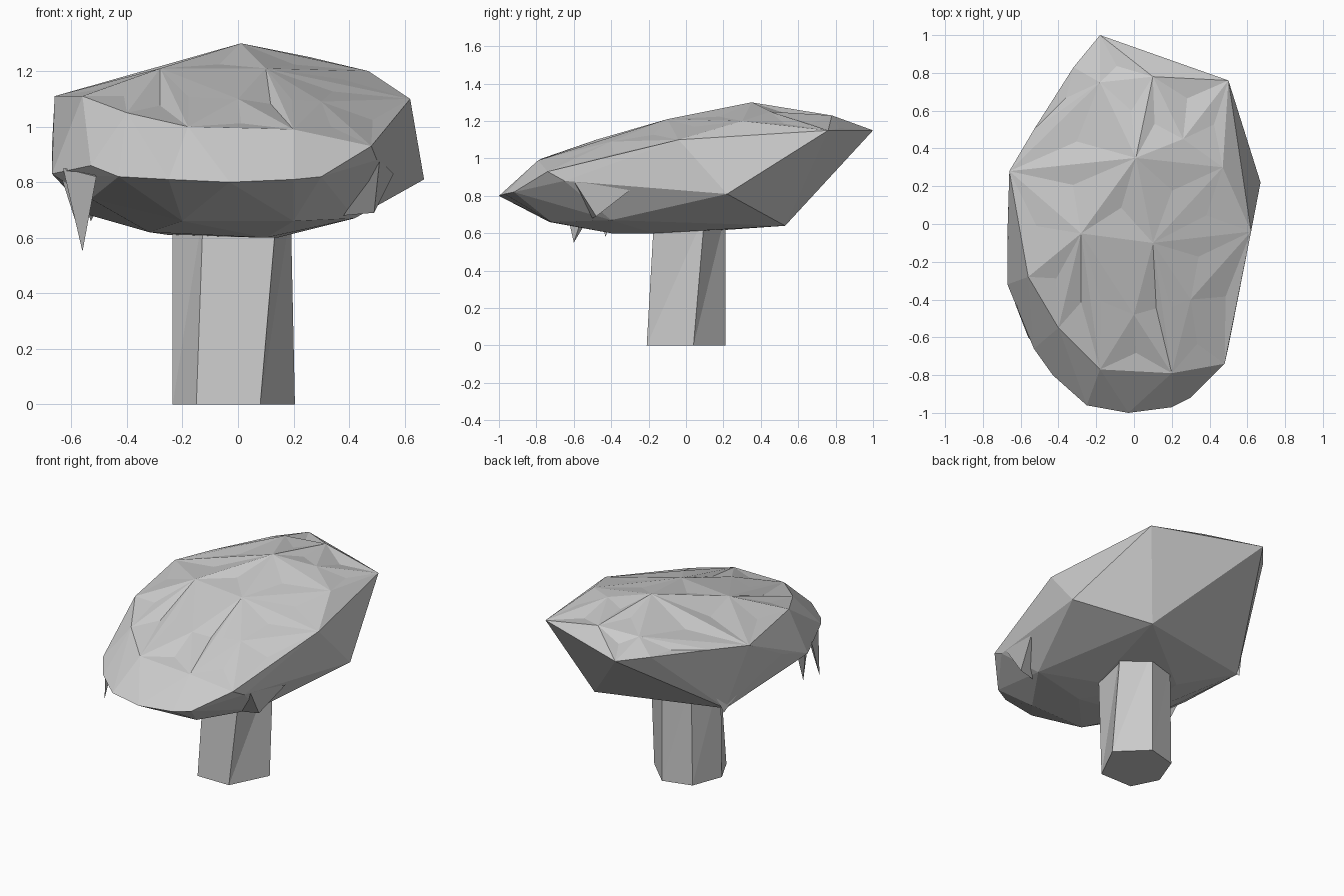
import bpy, bmesh, random
from mathutils import Vector

if "Cube" in bpy.data.objects:
    bpy.data.objects.remove(bpy.data.objects["Cube"])

random.seed(7)


def finish(name, bm):
    bmesh.ops.recalc_face_normals(bm, faces=bm.faces)
    me = bpy.data.meshes.new(name)
    bm.to_mesh(me)
    bm.free()
    ob = bpy.data.objects.new(name, me)
    bpy.context.collection.objects.link(ob)
    return ob


def hull(points):
    bm = bmesh.new()
    for p in points:
        bm.verts.new(p)
    r = bmesh.ops.convex_hull(bm, input=bm.verts)
    junk = {g for g in r["geom_interior"] + r["geom_unused"]
            if isinstance(g, bmesh.types.BMVert)}
    bmesh.ops.delete(bm, geom=list(junk), context='VERTS')
    return bm


# Rock cap: tilted slab described by its main corners
cap_points = [
    # back and right rim
    (-.18, 1, 1.15), (.3, .82, 1.16), (.5, .76, 1.15), (.67, .22, .81), (.62, -.04, 1.1),
    # front rim
    (.5, -.65, .88), (.3, -.92, .82), (.2, -.97, .81), (-.03, -1, .8), (-.25, -.96, .81),
    (-.43, -.8, .82), (-.53, -.66, .86),
    # left rim
    (-.67, -.32, .83), (-.67, -.05, .93), (-.66, .28, 1.11), (-.53, .5, 1.13),
    (-.32, .83, 1.15),
    # top surface
    (.48, -.74, .93), (.2, -.79, .99), (-.18, -.77, 1.0), (-.4, -.55, 1.05),
    (-.56, -.28, 1.11), (0, -.48, 1.1), (.3, -.4, 1.09), (-.28, -.05, 1.21), (.1, -.1, 1.21),
    (.01, .35, 1.3), (-.18, .75, 1.22), (.1, .78, 1.23), (.26, .45, 1.25), (.47, .3, 1.2),
    # underside
    (.3, .53, .64), (.14, -.17, .6), (.1, -.4, .6), (-.32, -.35, .62), (-.2, -.73, .66),
    (.2, -.72, .66), (.42, -.4, .67), (-.53, -.45, .74), (-.53, .34, .68), (-.25, .1, .61),
]
bm = hull(cap_points)
# chip the larger top facets with shallow dents
top = [f for f in bm.faces if f.normal.z > .85 and f.calc_area() > .03]
for v in bmesh.ops.poke(bm, faces=top)["verts"]:
    v.co += Vector((random.uniform(-.012, .012), random.uniform(-.012, .012),
                    random.uniform(-.025, 0)))
finish("rock_cap", bm)

# Six-sided twisted post
foot = [(-.235, -.04), (-.15, -.21), (.08, -.21), (.205, .04), (.03, .21), (-.16, .16)]
head = [(-.235, -.03), (-.125, -.17), (.14, -.17), (.19, .1), (.03, .21), (-.15, .16)]
bm = bmesh.new()
a = [bm.verts.new((x, y, 0)) for x, y in foot]
b = [bm.verts.new((x, y, .7)) for x, y in head]
bm.faces.new(a)
bm.faces.new(b)
for i in range(6):
    j = (i + 1) % 6
    bm.faces.new((a[i], a[j], b[j]))
    bm.faces.new((a[i], b[j], b[i]))
finish("post", bm)

# Thin shards hanging from the rim
shards = {
    "front_left_shard": [(-.56, -.6, .55), (-.63, -.42, .85), (-.51, -.66, .82), (-.54, -.5, .85)],
    "left_shard": [(-.56, -.43, .58), (-.64, -.34, .83), (-.55, -.5, .82), (-.56, -.35, .82)],
    "right_flap": [(.38, -.5, .68), (.49, -.48, .69), (.51, -.6, .88), (.56, -.3, .83)],
    "back_left_shard": [(-.53, .36, .66), (-.58, .22, .8), (-.5, .42, .8), (-.48, .3, .75)],
}
for name, pts in shards.items():
    finish(name, hull(pts))
